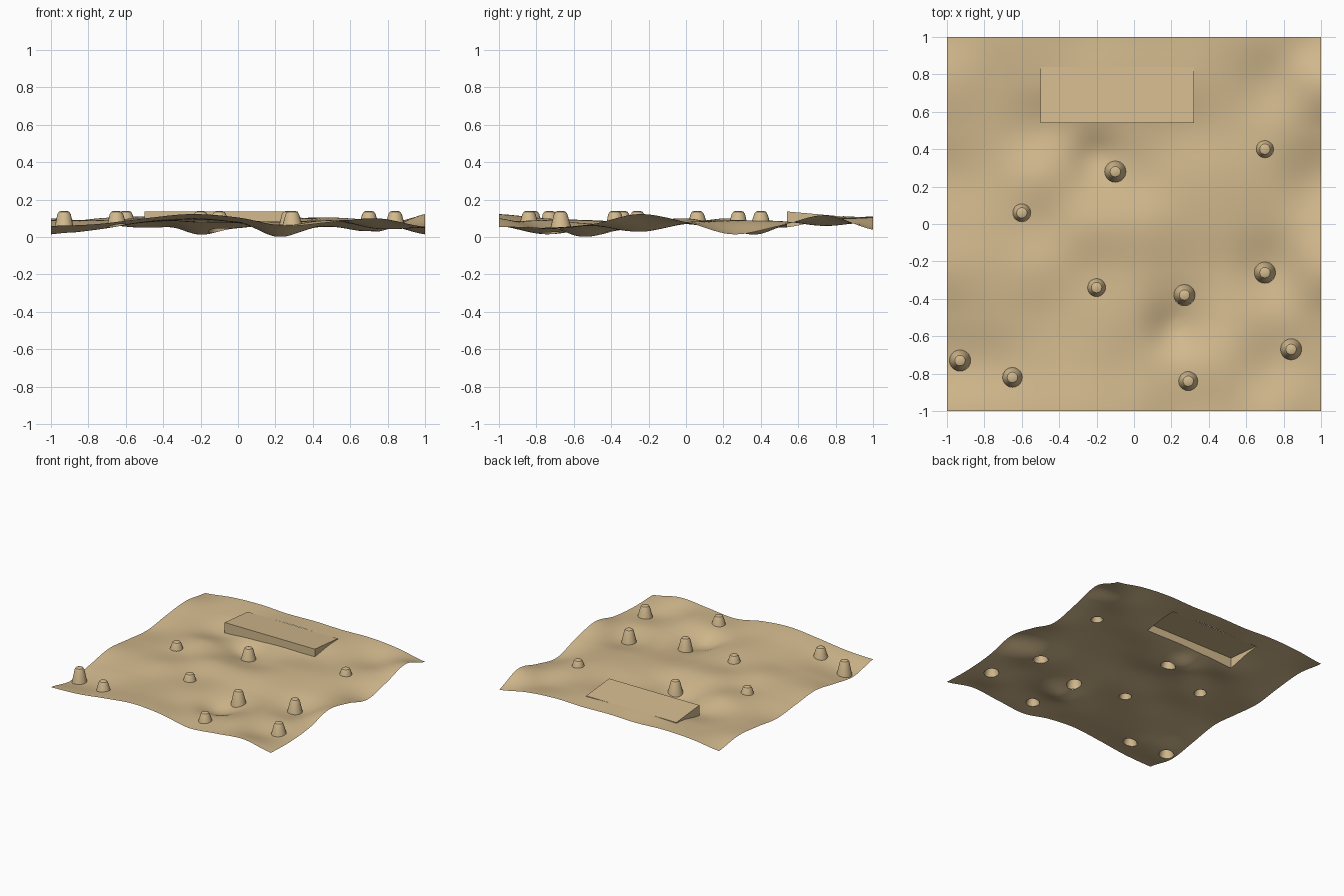
import bpy, bmesh, math

if "Cube" in bpy.data.objects:
    bpy.data.objects.remove(bpy.data.objects["Cube"])

# Coarse ground heights (hundredths), rows from y=-1 to 1, columns from x=-1 to 1
ROWS = [
    (6, 7, 10, 12.3, 10.5, 6, 8, 10, 5.5),
    (1.5, 4, 8, 10, 8, 6.5, 9, 4.5, 5),
    (5, 7, 8, 9, 8, 2.5, 7, 6, 7),
    (9, 9, 10, 8, 7.5, 5, 5.5, 3, 12.3),
    (7, 8, 8, 10, 9, 8, 8, 7, 8),
    (5, 7, 10, 6, 5, 8, 9, 8, 1.5),
    (8, 7, 5, 6.5, 7, 7, 8, 8.5, 6),
    (10, 8.5, 9.5, 11, 11, 10.5, 9, 6, 11.7),
    (7, 10, 11, 10, 10.5, 10, 10.5, 8.5, 4)]
PITS = [(.2, -.57, .032), (-.2, .37, .042)]
MOUNDS = [(-.93, -.73), (-.65, -.82), (-.6, .06), (-.2, -.34), (.29, -.84),
          (.27, -.38), (-.1, .28), (.7, -.26), (.84, -.67), (.7, .4)]
X0, X1, Y0, Y1 = -.5, .32, .54, .84      # ramp footprint
TOP = .14


def spline(vals, t):
    i = min(int(t), 7)
    f = t - i
    a, b, c, d = (vals[min(max(i + k, 0), 8)] for k in (-1, 0, 1, 2))
    return b + .5 * f * (c - a + f * (2*a - 5*b + 4*c - d + f * (3*(b - c) + d - a)))


def ground(x, y):
    u, v = (min(max((w + 1) * 4, 0), 8) for w in (x, y))
    h = spline([spline(r, u) for r in ROWS], v) / 100
    for px, py, depth in PITS:
        h -= depth * math.exp(-((x - px)**2 + (y - py)**2) / .015)
    return min(max(h, .003), .128)


def mound_radius(x, y):
    return min(.034 + .24 * (TOP - ground(x, y)), .057)


mat = bpy.data.materials.new("sand")
mat.diffuse_color = (.65, .49, .27, 1)
mat.use_nodes = True
mat.node_tree.nodes["Principled BSDF"].inputs["Base Color"].default_value = mat.diffuse_color


def finish(bm, name, angle):
    bmesh.ops.recalc_face_normals(bm, faces=bm.faces)
    if sum(f.normal.z for f in bm.faces) < 0:
        bmesh.ops.reverse_faces(bm, faces=bm.faces)
    me = bpy.data.meshes.new(name)
    bm.to_mesh(me)
    bm.free()
    ob = bpy.data.objects.new(name, me)
    me.materials.append(mat)
    bpy.context.collection.objects.link(ob)
    bpy.ops.object.select_all(action='DESELECT')
    ob.select_set(True)
    bpy.context.view_layer.objects.active = ob
    bpy.ops.object.shade_smooth_by_angle(angle=math.radians(angle))


# Rolling sand sheet, open beneath the ramp and mounds
bm = bmesh.new()
bmesh.ops.create_grid(bm, x_segments=100, y_segments=100, size=1)
spots = [(x, y, mound_radius(x, y)) for x, y in MOUNDS]
hole = []
for f in bm.faces:
    c = f.calc_center_median()
    in_ramp = X0 < c.x < X1 and Y0 < c.y < Y1
    if in_ramp or any(math.hypot(c.x - x, c.y - y) < r for x, y, r in spots):
        hole.append(f)
bmesh.ops.delete(bm, geom=hole, context='FACES')
for v in bm.verts:
    # round off the holes under the mounds
    for x, y, r in spots:
        d = math.hypot(v.co.x - x, v.co.y - y)
        if d < r + .02 and v.is_boundary and max(abs(v.co.x), abs(v.co.y)) < .999:
            v.co.x, v.co.y = x + (v.co.x - x) * r / d, y + (v.co.y - y) * r / d
    v.co.z = ground(v.co.x, v.co.y)
finish(bm, "sand_terrain", 60)

# Blunt conical mounds growing out of the ground
bm = bmesh.new()
N = 20
for x, y, base in spots:
    rings = []
    for r, drop in ((base, None), (.036, .018), (.028, .005), (.015, 0)):
        ring = []
        for i in range(N):
            a = 2 * math.pi * i / N
            px, py = x + r * math.cos(a), y + r * math.sin(a)
            z = ground(px, py) if drop is None else TOP - drop
            ring.append(bm.verts.new((px, py, z)))
        rings.append(ring)
    for lo, hi in zip(rings, rings[1:]):
        for i in range(N):
            j = (i + 1) % N
            bm.faces.new((lo[i], lo[j], hi[j], hi[i]))
    bm.faces.new(rings[-1])
finish(bm, "mounds", 30)

# Flat ramp with walls down to the ground, fading into the sand at the back
bm = bmesh.new()


def ramp_z(y):
    return .137 - .027 * (y - Y0) / (Y1 - Y0)


corners = [(X0, Y1), (X0, Y0), (X1, Y0), (X1, Y1)]
bm.faces.new([bm.verts.new((x, y, ramp_z(y))) for x, y in corners])
for n in range(4):
    (ax, ay), (bx, by) = corners[n], corners[(n + 1) % 4]
    prev = None
    for i in range(21):
        x, y = ax + (bx - ax) * i / 20, ay + (by - ay) * i / 20
        z = ramp_z(y)
        pair = (bm.verts.new((x, y, z)), bm.verts.new((x, y, min(ground(x, y), z - .0005))))
        if prev:
            bm.faces.new((prev[0], prev[1], pair[1], pair[0]))
        prev = pair
bmesh.ops.remove_doubles(bm, verts=bm.verts, dist=.0001)
finish(bm, "flat_ramp", 20)
